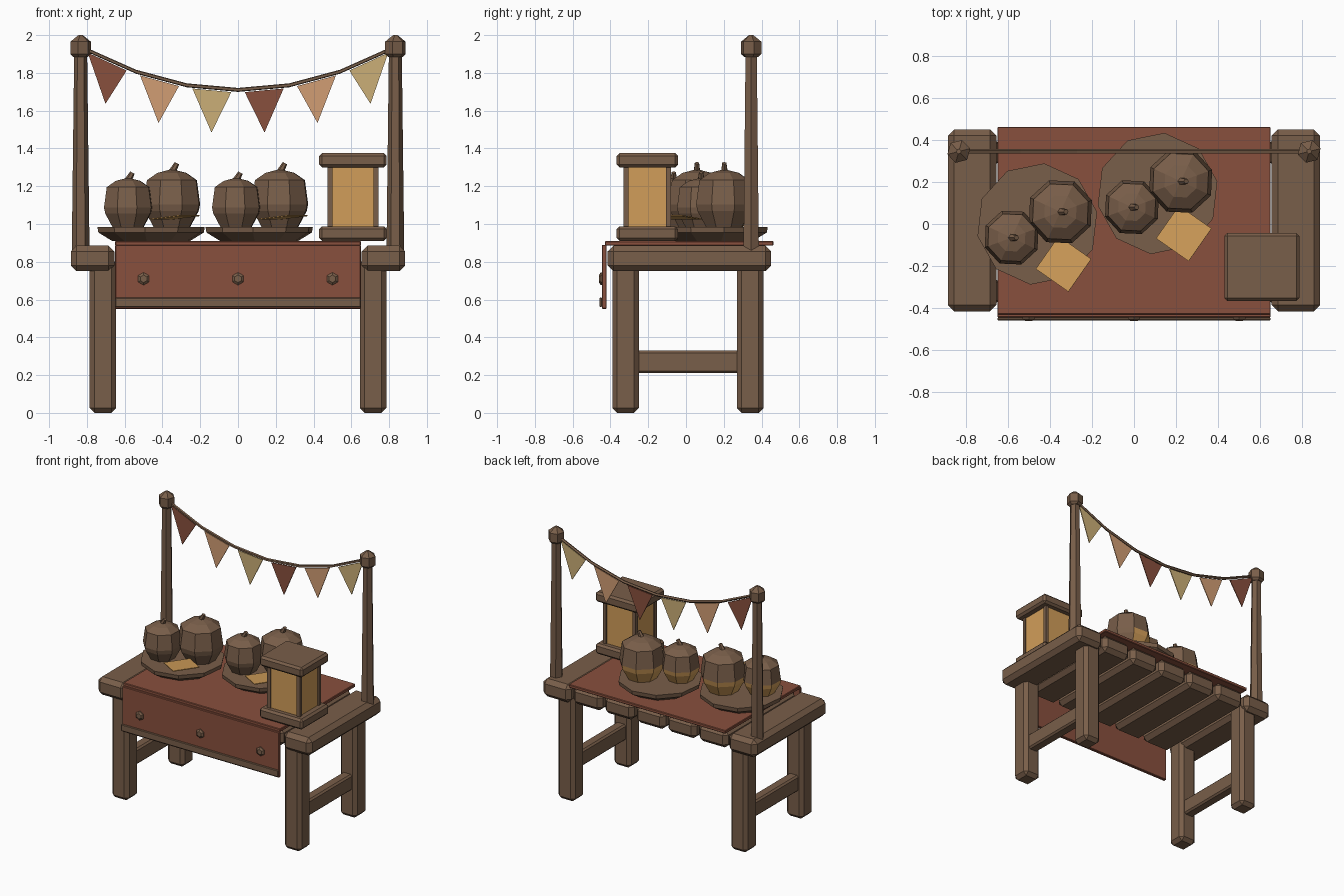
import bpy, bmesh, math
from mathutils import Matrix, Vector

if "Cube" in bpy.data.objects:
    bpy.data.objects.remove(bpy.data.objects["Cube"], do_unlink=True)


def material(name, rgb):
    m = bpy.data.materials.new(name)
    m.use_nodes = True
    m.diffuse_color = (*rgb, 1)
    m.node_tree.nodes["Principled BSDF"].inputs["Base Color"].default_value = (*rgb, 1)
    return m


WOOD = material("brown wood", (0.19, 0.112, 0.067))
RED = material("brick red cloth", (0.25, 0.08, 0.047))
GOLD = material("golden orange", (0.64, 0.34, 0.10))
PEACH = material("peach cloth", (0.64, 0.34, 0.175))
KHAKI = material("straw cloth", (0.60, 0.43, 0.185))


def finish(name, bm, *mats):
    bmesh.ops.recalc_face_normals(bm, faces=bm.faces)
    mesh = bpy.data.meshes.new(name)
    bm.to_mesh(mesh)
    bm.free()
    for m in mats:
        mesh.materials.append(m)
    ob = bpy.data.objects.new(name, mesh)
    bpy.context.collection.objects.link(ob)
    return ob


def box(name, x, y, z, mat, bevel=0.0):
    """Box from (min, max) ranges, with chamfered edges."""
    bm = bmesh.new()
    bmesh.ops.create_cube(bm, size=1)
    for v in bm.verts:
        v.co = Vector([(a + b) / 2 + c * (b - a) for (a, b), c in zip((x, y, z), v.co)])
    if bevel:
        bmesh.ops.bevel(bm, geom=bm.edges[:], offset=bevel, segments=1,
                        affect='EDGES', clamp_overlap=True)
    return finish(name, bm, mat)


def lathe(name, profile, sides, origin, mats, turn=0.0, tint=None, matrix=None):
    """Faceted turned shape from (radius, height) pairs."""
    bm = bmesh.new()
    rings = []
    for r, h in profile:
        angles = [turn + math.tau * i / sides for i in range(sides)]
        rings.append([bm.verts.new((r * math.cos(a), r * math.sin(a), h)) for a in angles])
    for low, high in zip(rings, rings[1:]):
        for i in range(sides):
            j = (i + 1) % sides
            bm.faces.new((low[i], low[j], high[j], high[i]))
    bm.faces.new(rings[0])
    bm.faces.new(rings[-1])
    bmesh.ops.recalc_face_normals(bm, faces=bm.faces)
    if tint:
        for f in bm.faces:
            f.material_index = int(tint(f))
    if matrix:
        bm.transform(matrix)
    bm.transform(Matrix.Translation(origin))
    return finish(name, bm, *mats)


# Table: legs, side rails, plank top
for s, side in ((-1, "right"), (1, "left")):
    def span(a, b):
        return tuple(sorted((s * a, s * b)))
    for end, y in (("front", (-0.39, -0.25)), ("back", (0.27, 0.41))):
        box(f"{end}_{side}_leg", span(0.645, 0.785), y, (0, 0.82), WOOD, 0.025)
    box(f"{side}_side_rail", span(0.675, 0.755), (-0.27, 0.29), (0.21, 0.33), WOOD, 0.012)
    box(f"{side}_end_plank", span(0.655, 0.885), (-0.415, 0.45), (0.75, 0.885), WOOD, 0.03)

    # Bunting posts with pointed caps
    base = (s * 0.833, 0.345, 0)
    lathe(f"{side}_post", [(0.047, 0.86), (0.034, 1.93)], 6, base, [WOOD])
    lathe(f"{side}_post_cap", [(0.04, 1.885), (0.056, 1.9), (0.056, 1.965), (0.012, 2.0)],
          6, base, [WOOD], turn=0.25)

for i in range(5):
    c = (i - 2) * 0.26
    box(f"middle_plank_{i + 1}", (c - 0.12, c + 0.12), (-0.4, 0.44), (0.755, 0.885), WOOD, 0.03)

# Cloth with hanging front, hem and knobs
box("cloth_top", (-0.65, 0.65), (-0.43, 0.462), (0.886, 0.91), RED, 0.004)
box("cloth_front", (-0.65, 0.65), (-0.445, -0.42), (0.55, 0.89), RED, 0.004)
box("cloth_hem", (-0.65, 0.65), (-0.458, -0.444), (0.56, 0.61), WOOD, 0.004)
for i, x in enumerate((-0.5, 0, 0.5)):
    lathe(f"cloth_knob_{i + 1}", [(0.034, -0.01), (0.034, 0.006), (0.02, 0.016)], 6,
          (x, -0.445, 0.71), [WOOD], matrix=Matrix.Rotation(math.pi / 2, 4, 'X'),
          turn=math.pi / 6)


# Bunting rope and pennants
def sag(x):
    return 1.71 + 0.33 * x * x


bm = bmesh.new()
previous = None
for k in range(7):
    x = -0.81 + 0.27 * k
    ring = [bm.verts.new((x, 0.345 + 0.011 * math.cos(a), sag(x) + 0.011 * math.sin(a)))
            for a in [math.tau * i / 5 for i in range(5)]]
    if previous:
        for i in range(5):
            bm.faces.new((previous[i], previous[i - 1], ring[i - 1], ring[i]))
    else:
        bm.faces.new(ring)
    previous = ring
bm.faces.new(previous)
finish("bunting_rope", bm, WOOD)

for i, mat in enumerate((RED, PEACH, KHAKI) * 2):
    c = (i - 2.5) * 0.277
    a, b = c - 0.103, c + 0.103
    tilt = 0.33 * 2 * c
    bm = bmesh.new()
    tri = [bm.verts.new((x, 0.342, z)) for x, z in
           ((a, sag(a) - 0.012), (b, sag(b) - 0.012), (c + tilt * 0.02, sag(c) - 0.232))]
    face = bm.faces.new(tri)
    out = bmesh.ops.extrude_face_region(bm, geom=[face])
    for v in out["geom"]:
        if isinstance(v, bmesh.types.BMVert):
            v.co.y += 0.006
    finish(f"pennant_{i + 1}", bm, mat)

# Lantern: slabs, corner posts, glowing panels
box("lantern_base", (0.43, 0.787), (-0.367, -0.042), (0.91, 0.988), WOOD, 0.015)
box("lantern_roof", (0.43, 0.787), (-0.367, -0.042), (1.3, 1.375), WOOD, 0.015)
box("lantern_panes", (0.482, 0.735), (-0.322, -0.088), (0.98, 1.31), GOLD)
for i, x in enumerate((0.473, 0.717)):
    for j, y in enumerate((-0.331, -0.106)):
        box(f"lantern_corner_{i * 2 + j + 1}", (x, x + 0.027), (y, y + 0.027),
            (0.98, 1.31), WOOD)

# Serving dishes, each with a small pot, a large pot and a card
DISH = [(0.21, 0.91), (0.285, 0.955), (0.29, 0.985)]
POT = [(0.1, 0), (0.148, 0.085), (0.156, 0.12), (0.138, 0.245), (0.08, 0.283), (0.01, 0.3)]


def glazed(f):
    """Lower body faces on the back right half."""
    return f.calc_center_median().z < 0.11 and f.normal.y - f.normal.x > 0.2


def pot(name, x, y, size):
    origin = (x, y, 0.982)
    lathe(name, [(r * size, h * size) for r, h in POT], 8, origin, [WOOD, GOLD],
          turn=0.35, tint=glazed)
    lean = Matrix.Translation((0, 0, 0.285 * size)) @ Matrix.Rotation(0.5, 4, 'Y')
    lathe(name + "_stem", [(0.02, 0), (0.013, 0.055 * size)], 6, origin, [WOOD], matrix=lean)


for side, dx, dy in (("right", -0.46, 0.0), ("left", 0.112, 0.145)):
    lathe(f"{side}_dish", DISH, 10, (dx, dy, 0), [WOOD], turn=0.2)
    pot(f"{side}_small_pot", dx - 0.122, dy - 0.065, 0.87)
    pot(f"{side}_large_pot", dx + 0.11, dy + 0.058, 1.02)
    card = box(f"{side}_card", (-0.095, 0.095), (-0.095, 0.095), (-0.003, 0.003), GOLD)
    card.location = (dx + 0.125, dy - 0.19, 1.035)
    card.rotation_euler = (0, -0.1, math.radians(-35))
